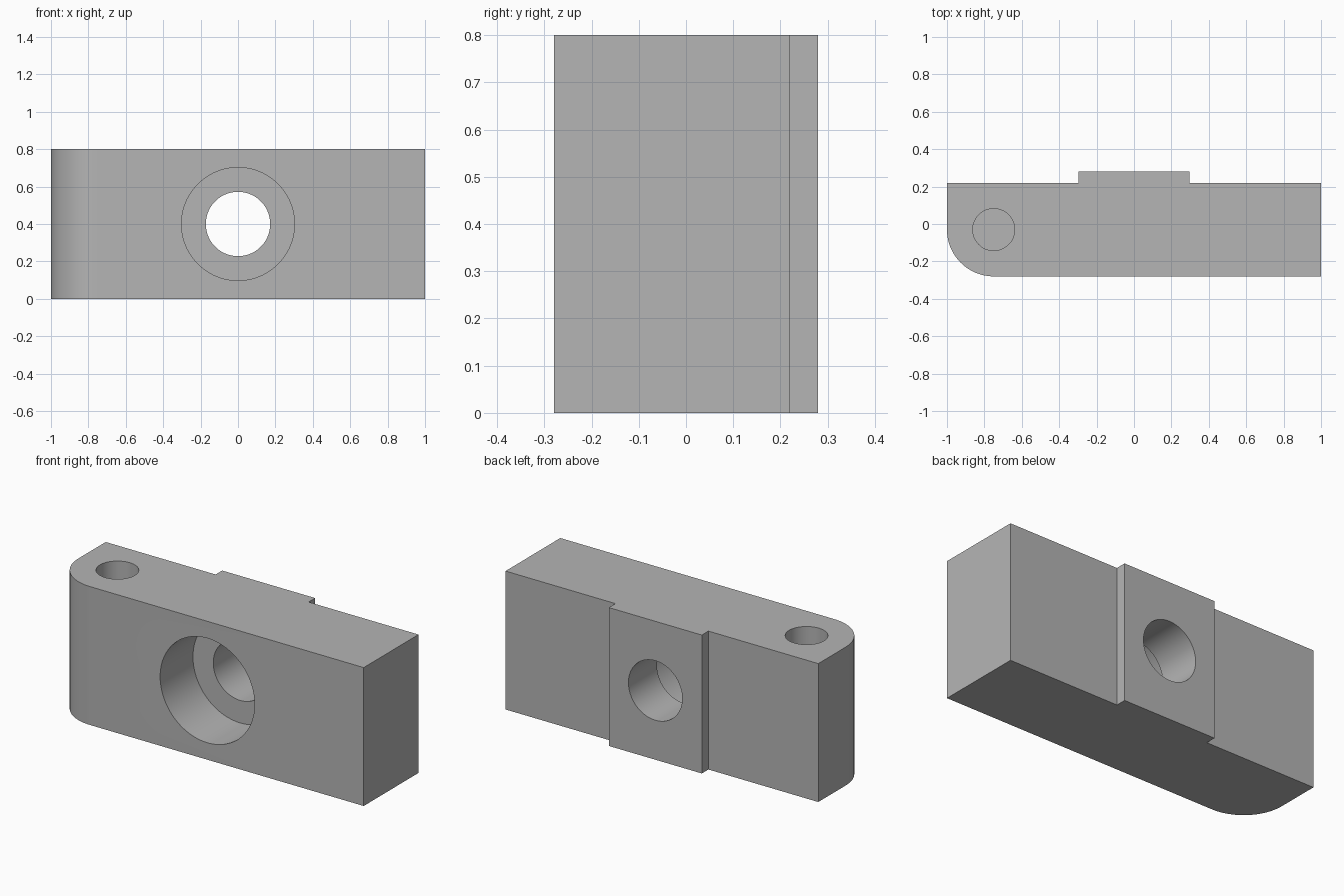
import bpy
import bmesh
import math
from mathutils import Matrix

if "Cube" in bpy.data.objects:
    bpy.data.objects.remove(bpy.data.objects["Cube"], do_unlink=True)

HEIGHT = 0.8
FRONT, BACK, TAB_BACK = -0.28, 0.22, 0.28
TAB_HALF = 0.297
CORNER = 0.25
ARC_STEPS = 24

grey = bpy.data.materials.new("plain grey")
grey.use_nodes = True
colour = (0.46, 0.46, 0.46, 1)
grey.diffuse_color = colour
grey.node_tree.nodes["Principled BSDF"].inputs["Base Color"].default_value = colour


def add_object(name, bm):
    bmesh.ops.recalc_face_normals(bm, faces=bm.faces)
    mesh = bpy.data.meshes.new(name)
    bm.to_mesh(mesh)
    bm.free()
    mesh.materials.append(grey)
    obj = bpy.data.objects.new(name, mesh)
    bpy.context.collection.objects.link(obj)
    return obj


def drill(target, name, radius, matrix, depth):
    """Cut a round hole centred on the matrix, along its z axis."""
    bm = bmesh.new()
    bmesh.ops.create_cone(bm, cap_ends=True, segments=96, radius1=radius,
                          radius2=radius, depth=depth, matrix=matrix)
    cutter = add_object(name, bm)
    cutter.hide_render = True
    mod = target.modifiers.new(name, "BOOLEAN")
    mod.operation = "DIFFERENCE"
    mod.solver = "EXACT"
    mod.object = cutter
    bpy.context.view_layer.objects.active = target
    bpy.ops.object.modifier_apply(modifier=mod.name)
    bpy.data.objects.remove(cutter, do_unlink=True)


# Block outline: rounded front corner on one end, raised pad on the back
outline = [(1, FRONT), (1, BACK), (TAB_HALF, BACK), (TAB_HALF, TAB_BACK),
           (-TAB_HALF, TAB_BACK), (-TAB_HALF, BACK), (-1, BACK)]
for i in range(ARC_STEPS + 1):
    a = math.pi + i / ARC_STEPS * math.pi / 2
    outline.append((-1 + CORNER + CORNER * math.cos(a),
                    FRONT + CORNER + CORNER * math.sin(a)))

bm = bmesh.new()
base = bm.faces.new([bm.verts.new((x, y, 0)) for x, y in outline])
top = bmesh.ops.extrude_face_region(bm, geom=[base])["geom"]
bmesh.ops.translate(bm, vec=(0, 0, HEIGHT),
                    verts=[v for v in top if isinstance(v, bmesh.types.BMVert)])
block = add_object("clamp_block", bm)

# Counterbored hole from front to back
along_y = Matrix.Rotation(math.pi / 2, 4, "X")
mid = HEIGHT / 2
drill(block, "through_hole", 0.172, Matrix.Translation((0, 0, mid)) @ along_y, 2)
bore_floor = 0.02
drill(block, "counterbore", 0.302,
      Matrix.Translation((0, bore_floor - 0.5, mid)) @ along_y, 1)

# Blind pin hole in the top, concentric with the rounded corner
pin_floor = 0.4
drill(block, "pin_hole", 0.112,
      Matrix.Translation((-1 + CORNER, FRONT + CORNER, pin_floor + 0.5)), 1)

# Smooth curved walls, crisp edges
bpy.ops.object.select_all(action="DESELECT")
block.select_set(True)
bpy.context.view_layer.objects.active = block
bpy.ops.object.shade_smooth_by_angle(angle=math.radians(30))
